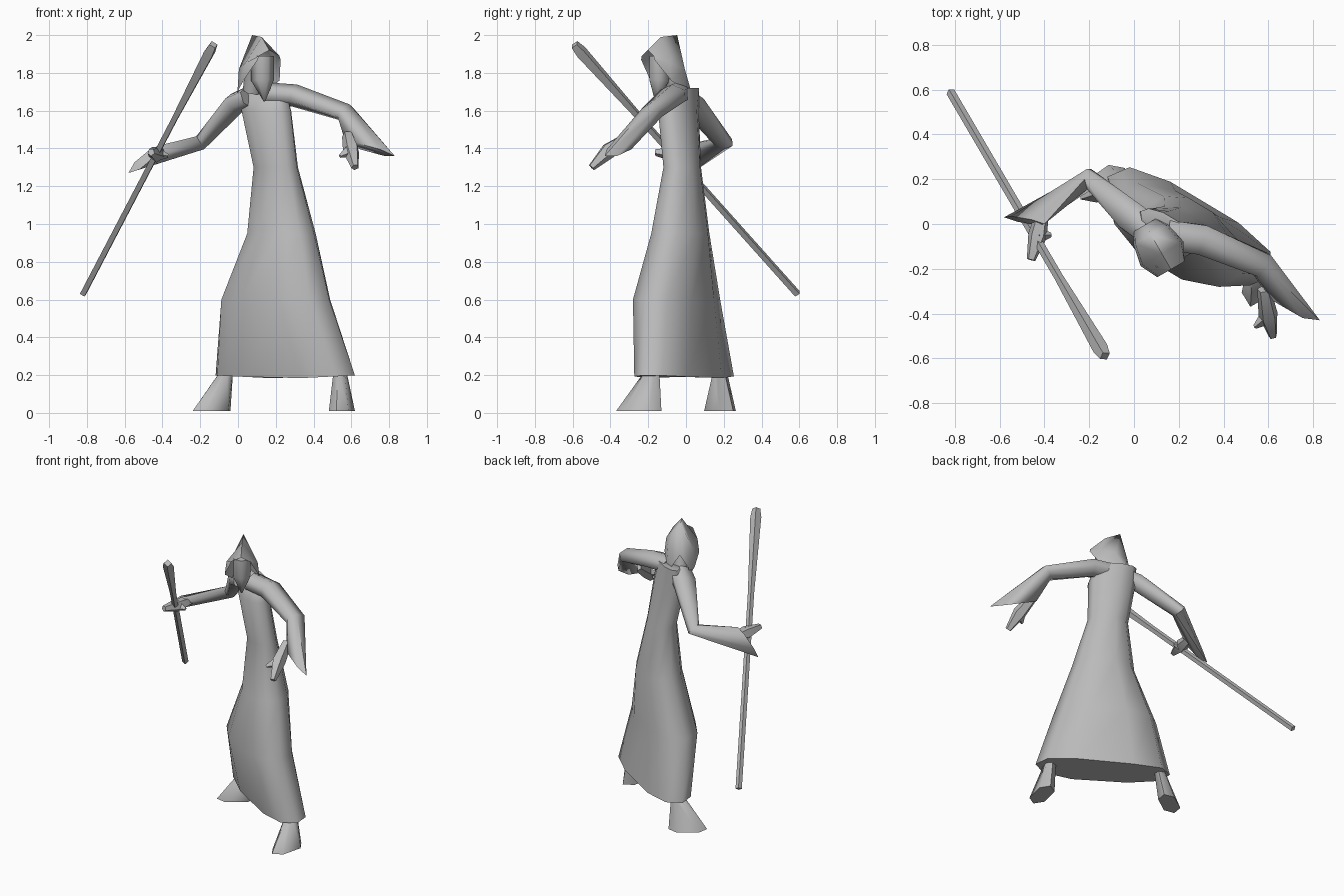
import bpy, bmesh, math
from mathutils import Vector

cube = bpy.data.objects.get("Cube")
if cube:
    bpy.data.objects.remove(cube)

tone = 0.5
grey = bpy.data.materials.new("plain grey")
grey.use_nodes = True
grey.diffuse_color = (tone, tone, tone, 1)
shader = grey.node_tree.nodes["Principled BSDF"]
shader.inputs["Base Color"].default_value = grey.diffuse_color

DOWN = Vector((0, 0, -1))


def ring(center, axis_a, axis_b, sides, power=1):
    """Oval spanned by two half-axis vectors; a power below one squares it off."""
    points = []
    for i in range(sides):
        turn = math.tau * i / sides
        c, s = [math.copysign(abs(v) ** power, v) for v in (math.cos(turn), math.sin(turn))]
        points.append(center + axis_a * c + axis_b * s)
    return points


def loft(name, rings, closed=True):
    """Skin neighbouring rings with quads; closed rings also get end caps."""
    bm = bmesh.new()
    loops = [[bm.verts.new(point) for point in points] for points in rings]
    sides = len(loops[0])
    for lower, upper in zip(loops, loops[1:]):
        for i in range(sides if closed else sides - 1):
            j = (i + 1) % sides
            bm.faces.new((lower[i], lower[j], upper[j], upper[i]))
    if closed:
        bm.faces.new(loops[0])
        bm.faces.new(loops[-1])
    bmesh.ops.recalc_face_normals(bm, faces=bm.faces)
    mesh = bpy.data.meshes.new(name)
    bm.to_mesh(mesh)
    bm.free()
    mesh.materials.append(grey)
    part = bpy.data.objects.new(name, mesh)
    bpy.context.collection.objects.link(part)
    bpy.ops.object.select_all(action="DESELECT")
    part.select_set(True)
    bpy.context.view_layer.objects.active = part
    bpy.ops.object.shade_smooth_by_angle(angle=math.radians(70))


def tube_rings(path, radii, sides, reference=DOWN, breadth=1):
    """Sections square to the path, all turned toward one reference."""
    rings = []
    for i, (point, radius) in enumerate(zip(path, radii)):
        before, after = path[max(i - 1, 0)], path[min(i + 1, len(path) - 1)]
        tangent = (after - before).normalized()
        axis_a = (reference - tangent * reference.dot(tangent)).normalized()
        axis_b = tangent.cross(axis_a) * breadth
        rings.append(ring(point, axis_a * radius, axis_b * radius, sides))
    return rings


def tube(name, path, radii, sides=6, reference=DOWN):
    path = [Vector(point) for point in path]
    loft(name, tube_rings(path, radii, sides, reference))


def sleeve(name, path, radii, high, low):
    """Tube along the arm that opens into a flat cuff between two corners."""
    path = [Vector(point) for point in path]
    high, low = Vector(high), Vector(low)
    middle = (high + low) / 2
    sections = tube_rings(path + [middle], radii, sides=6, breadth=1.3)
    span = (low - high) / 2
    thickness = (middle - path[-1]).cross(span).normalized() * radii[-1]
    sections[-1] = ring(middle, span, thickness, 6)
    loft(name, sections)


def hand(name, wrist, palm, fingers, thumb):
    tube(name, (wrist, palm, fingers), (0.03, 0.045, 0.02), sides=5)
    tube(name + "_thumb", (palm, thumb), (0.04, 0.01), sides=4)


def foot(name, ankle, sole, toward_toe):
    """Narrow ankle widening to a long sole."""
    ankle, sole, toe = Vector(ankle), Vector(sole), Vector(toward_toe)
    heading = toe.normalized()
    sideways = heading.cross(DOWN)
    top = ring(ankle, heading * 0.04, sideways * 0.035, 6)
    bottom = ring(sole, toe, sideways * 0.06, 6, power=0.8)
    loft(name, (top, bottom))


# Robe: ovals stacked along the stride, hem to shoulders
stride = math.radians(-31)
along = Vector((math.cos(stride), math.sin(stride), 0))
across = along.cross(DOWN)


def robe_oval(x, y, height, long, short, power=1):
    return ring(Vector((x, y, height)), along * long, across * short, 10, power)


hem = robe_oval(x=0.25, y=-0.01, height=0.18, long=0.43, short=0.13, power=0.75)
knees = robe_oval(x=0.2, y=-0.05, height=0.6, long=0.33, short=0.17, power=0.9)
hips = robe_oval(x=0.23, y=-0.03, height=0.95, long=0.2, short=0.14)
waist = robe_oval(x=0.2, y=-0.02, height=1.3, long=0.13, short=0.09)
chest = robe_oval(x=0.15, y=-0.04, height=1.6, long=0.15, short=0.09)
shoulders = robe_oval(x=0.14, y=-0.01, height=1.72, long=0.13, short=0.05)
# The hem lifts a little toward both ends
for point in hem:
    point.z += 0.05 * abs(point.x - 0.25)
loft("robe", (hem, knees, hips, waist, chest, shoulders))

# Sleeves with pointed, flaring cuffs
sleeve("right_sleeve", path=[(0.06, -0.02, 1.67), (-0.01, 0.03, 1.64), (-0.2, 0.2, 1.43)],
       radii=(0.06, 0.06, 0.04, 0.03), high=(-0.4, 0, 1.42), low=(-0.58, 0.03, 1.27))
sleeve("left_sleeve", path=[(0.15, -0.05, 1.69), (0.3, -0.07, 1.68), (0.57, -0.18, 1.59)],
       radii=(0.06, 0.06, 0.05, 0.04), high=(0.83, -0.43, 1.36), low=(0.57, -0.28, 1.43))

# Hands
hand("right_hand", wrist=(-0.41, 0.05, 1.37), palm=(-0.43, -0.05, 1.37),
     fingers=(-0.46, -0.16, 1.38), thumb=(-0.37, -0.05, 1.36))
hand("left_hand", wrist=(0.58, -0.29, 1.47), palm=(0.6, -0.41, 1.39),
     fingers=(0.62, -0.5, 1.3), thumb=(0.54, -0.46, 1.36))

# Feet
foot("right_foot", ankle=(-0.06, 0.18, 0.22), sole=(-0.14, 0.18, 0.01),
     toward_toe=(-0.1, -0.07, 0))
foot("left_foot", ankle=(0.54, -0.18, 0.22), sole=(0.55, -0.25, 0.01),
     toward_toe=(-0.03, -0.12, 0))

# Head frame, turned toward the leading foot
facing = math.radians(-60)
ahead = Vector((math.cos(facing), math.sin(facing), 0))
side = ahead.cross(DOWN)


def head_point(sideways, forward, height):
    return Vector((0.1, -0.09, height)) + side * sideways + ahead * forward


def arch(forward, half, low, top):
    """Pointed hood section, mirrored about the head's centre line."""
    cheek = low + (top - low) * 0.4
    outline = [(-half, low), (-half * 0.9, cheek), (0, top), (half * 0.9, cheek), (half, low)]
    return [head_point(sideways, forward, height) for sideways, height in outline]


# Hood, open at the front and underneath
nape = arch(forward=-0.1, half=0.06, low=1.66, top=1.8)
crown = arch(forward=-0.05, half=0.09, low=1.7, top=2)
temples = arch(forward=0.05, half=0.11, low=1.76, top=1.99)
brim = arch(forward=0.13, half=0.07, low=1.87, top=1.92)
loft("hood", (nape, crown, temples, brim), closed=False)

# Face running down into a pointed beard, and the neck behind it
beard_tip = head_point(0, 0.08, 1.65)
jaw = head_point(0, 0.06, 1.76)
forehead = head_point(0, 0.06, 1.89)
tube("face_and_beard", (beard_tip, jaw, forehead), (0.005, 0.06, 0.06), reference=ahead)
tube("neck", (head_point(0, -0.05, 1.7), head_point(0, 0, 1.85)), (0.05, 0.06), reference=ahead)

# Staff: slim square shaft flaring toward the head
butt, tip = Vector((-0.82, 0.59, 0.63)), Vector((-0.13, -0.59, 1.95))
tube("staff", (butt, butt.lerp(tip, 0.7), butt.lerp(tip, 0.97), tip),
     (0.02, 0.02, 0.035, 0.025), sides=4)
